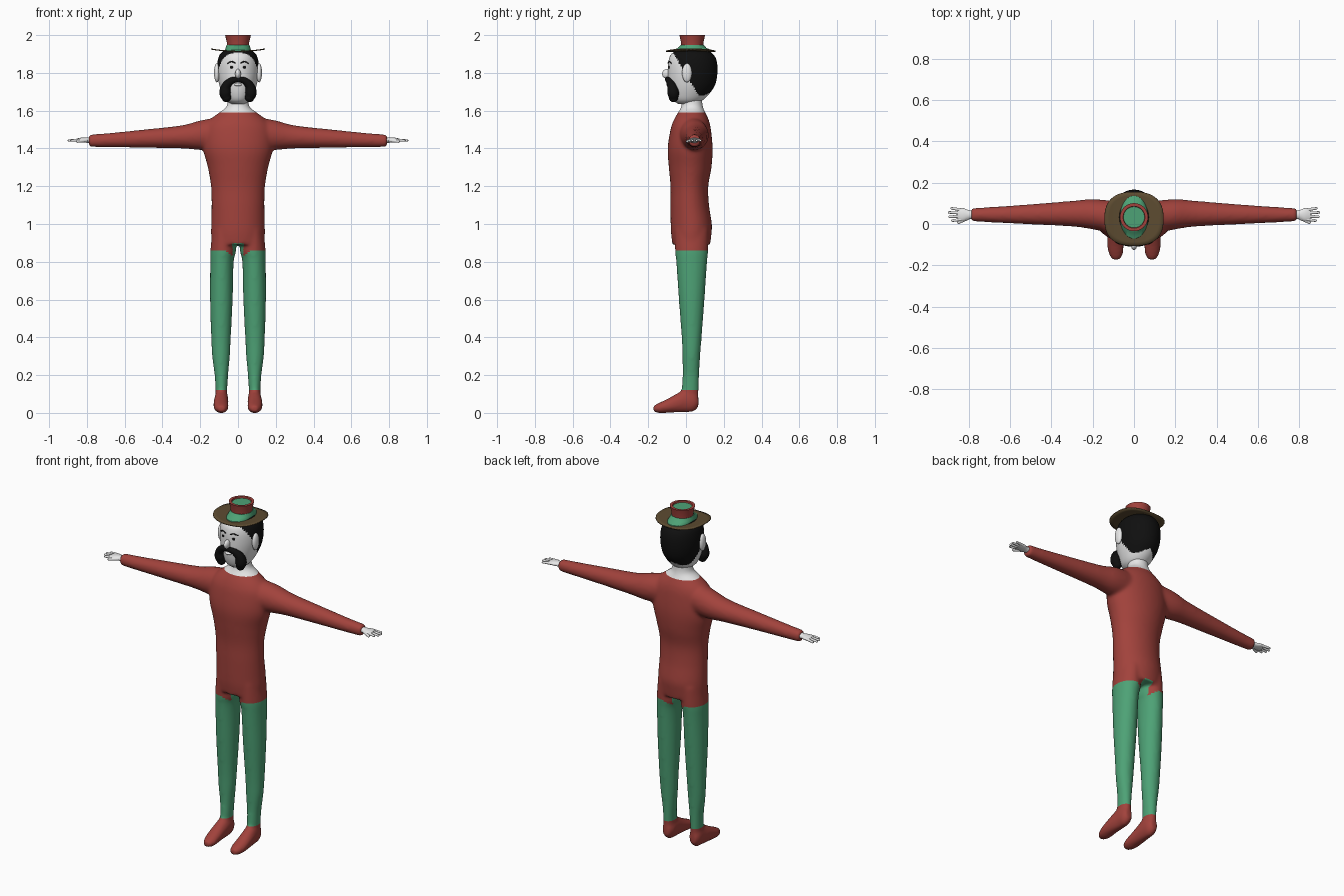
import bpy, bmesh, math
from mathutils import Vector

cube = bpy.data.objects.get("Cube")
if cube:
    bpy.data.objects.remove(cube, do_unlink=True)


def material(name, r, g, b):
    m = bpy.data.materials.new(name)
    m.use_nodes = True
    m.diffuse_color = (r, g, b, 1)
    bsdf = m.node_tree.nodes["Principled BSDF"]
    bsdf.inputs["Base Color"].default_value = (r, g, b, 1)
    bsdf.inputs["Roughness"].default_value = 0.8
    return m


RED = material("brick red", 0.36, 0.055, 0.045)
GREEN = material("leaf green", 0.075, 0.36, 0.18)
SKIN = material("pale skin", 0.8, 0.8, 0.8)
BLACK = material("black hair", 0.005, 0.005, 0.005)
BROWN = material("brown felt", 0.107, 0.07, 0.03)


def smooth(obj, angle=50):
    bpy.ops.object.select_all(action="DESELECT")
    obj.select_set(True)
    bpy.context.view_layer.objects.active = obj
    bpy.ops.object.shade_smooth_by_angle(angle=math.radians(angle))


def finish(bm, name, *mats):
    bmesh.ops.recalc_face_normals(bm, faces=bm.faces)
    mesh = bpy.data.meshes.new(name)
    bm.to_mesh(mesh)
    bm.free()
    for m in mats:
        mesh.materials.append(m)
    obj = bpy.data.objects.new(name, mesh)
    bpy.context.collection.objects.link(obj)
    smooth(obj)
    return obj


def spline(rows, steps):
    """Catmull-Rom interpolation of section rows."""
    rows = [Vector(r) for r in rows]
    out = []
    for i in range(len(rows) - 1):
        a, b = rows[i], rows[i + 1]
        ta = (b - rows[max(i - 1, 0)]) / 2
        tb = (rows[min(i + 2, len(rows) - 1)] - a) / 2
        for k in range(steps):
            t = k / steps
            out.append(a + ta * t + (3 * (b - a) - 2 * ta - tb) * t**2
                       + (2 * (a - b) + ta + tb) * t**3)
    return out + [rows[-1]]


def loft(bm, axis, rows, steps=5, sides=40, mirror=1):
    """Rows: position on axis, two centre coordinates, two radii."""
    rings = []
    for p, c1, c2, r1, r2 in (spline(rows, steps) if steps > 1 else rows):
        ring = []
        for k in range(sides):
            a = 2 * math.pi * k / sides
            co = [c1 + r1 * math.cos(a), c2 + r2 * math.sin(a)]
            co.insert("xyz".index(axis), p)
            ring.append(bm.verts.new((co[0] * mirror, co[1], co[2])))
        rings.append(ring)
    for a, b in zip(rings, rings[1:]):
        for k in range(sides):
            n = (k + 1) % sides
            bm.faces.new((a[k], a[n], b[n], b[k]))
    bm.faces.new(rings[0])
    bm.faces.new(rings[-1])


def ball(name, centre, radii, mat):
    bm = bmesh.new()
    bmesh.ops.create_uvsphere(bm, u_segments=24, v_segments=16, radius=1)
    bmesh.ops.scale(bm, vec=radii, verts=bm.verts)
    bmesh.ops.translate(bm, vec=centre, verts=bm.verts)
    return finish(bm, name, mat)


def tube(name, points, mat):
    """Tapered round tube; each point is x, y, z, radius."""
    bm = bmesh.new()
    path, sides = spline(points, 5), 14
    rings = []
    for i, p in enumerate(path):
        d = path[min(i + 1, len(path) - 1)].xyz - path[max(i - 1, 0)].xyz
        u = d.cross(Vector((0, 1, 0.1))).normalized()
        v = d.cross(u).normalized()
        rings.append([bm.verts.new(p.xyz + p[3] * (u * math.cos(a) + v * math.sin(a)))
                      for a in (2 * math.pi * k / sides for k in range(sides))])
    for a, b in zip(rings, rings[1:]):
        for k in range(sides):
            n = (k + 1) % sides
            bm.faces.new((a[k], a[n], b[n], b[k]))
    # Rounded ends
    for ring, p in ((rings[0], path[0]), (rings[-1], path[-1])):
        bm.faces.new(ring)
        tip = bmesh.ops.create_uvsphere(bm, u_segments=12, v_segments=8, radius=p[3])
        bmesh.ops.translate(bm, vec=p.xyz, verts=tip["verts"])
    return finish(bm, name, mat)


# Body: torso, neck, arms, legs and feet fused into one smooth skin
bm = bmesh.new()
loft(bm, "z", [
    (0.89, 0, 0.028, 0.14, 0.1), (0.95, 0, 0.028, 0.143, 0.107),
    (1.0, 0, 0.028, 0.142, 0.109), (1.1, 0, 0.02, 0.14, 0.102),
    (1.2, 0, 0.018, 0.143, 0.1), (1.3, 0, 0.022, 0.16, 0.113),
    (1.4, 0, 0.022, 0.185, 0.119), (1.5, 0, 0.025, 0.18, 0.107),
    (1.55, 0, 0.028, 0.15, 0.093), (1.59, 0, 0.03, 0.1, 0.072),
    (1.62, 0, 0.032, 0.062, 0.058), (1.66, 0, 0.032, 0.054, 0.054),
    (1.72, 0, 0.032, 0.054, 0.054)])
for s in (1, -1):
    loft(bm, "x", [
        (0.08, 0.03, 1.48, 0.08, 0.09), (0.2, 0.047, 1.47, 0.073, 0.078),
        (0.3, 0.05, 1.461, 0.062, 0.061), (0.5, 0.047, 1.452, 0.049, 0.048),
        (0.7, 0.045, 1.443, 0.037, 0.037), (0.79, 0.045, 1.441, 0.032, 0.033)],
        mirror=s)
    loft(bm, "z", [
        (0.97, 0.075, 0.03, 0.06, 0.09), (0.86, 0.078, 0.03, 0.068, 0.088),
        (0.8, 0.085, 0.03, 0.062, 0.082), (0.6, 0.088, 0.03, 0.06, 0.068),
        (0.4, 0.09, 0.03, 0.052, 0.053), (0.3, 0.09, 0.028, 0.047, 0.047),
        (0.2, 0.088, 0.026, 0.036, 0.044), (0.12, 0.088, 0.022, 0.031, 0.045),
        (0.06, 0.088, 0.022, 0.03, 0.042)], mirror=s)
    loft(bm, "y", [
        (0.066, 0.088, 0.06, 0.02, 0.03), (0.04, 0.088, 0.065, 0.034, 0.058),
        (0, 0.088, 0.065, 0.037, 0.062), (-0.05, 0.09, 0.052, 0.039, 0.05),
        (-0.1, 0.09, 0.037, 0.04, 0.037), (-0.14, 0.088, 0.027, 0.036, 0.028),
        (-0.172, 0.087, 0.022, 0.021, 0.017)], mirror=s)
body = finish(bm, "body", RED, GREEN, SKIN)
fuse = body.modifiers.new("fuse", "REMESH")
fuse.mode = "VOXEL"
fuse.voxel_size = 0.009
relax = body.modifiers.new("relax", "SMOOTH")
relax.factor = 0.5
relax.iterations = 9
bpy.ops.object.convert(target="MESH")

# Clothing colours by height, cut cleanly at collar, hem and ankle
bm = bmesh.new()
bm.from_mesh(body.data)
for z in (1.59, 0.86, 0.12):
    bmesh.ops.bisect_plane(bm, geom=bm.verts[:] + bm.edges[:] + bm.faces[:],
                           plane_co=(0, 0, z), plane_no=(0, 0, 1))
for f in bm.faces:
    c = f.calc_center_median()
    x = abs(c.x)
    hem = 0.9 if x < 0.028 else 0.86 - 0.03 * min(1, max(0, (0.07 - x) / 0.04))
    f.material_index = 2 if c.z > 1.59 else 1 if 0.12 < c.z < hem else 0
bm.to_mesh(body.data)
bm.free()
smooth(body, 80)

# Head with hair coloured behind a slanted hairline
bm = bmesh.new()
loft(bm, "z", [
    (1.635, 0, 0.005, 0.035, 0.045), (1.655, 0, 0.01, 0.062, 0.078),
    (1.69, 0, 0.02, 0.082, 0.104), (1.74, 0, 0.031, 0.1, 0.124),
    (1.8, 0, 0.035, 0.11, 0.131), (1.86, 0, 0.035, 0.108, 0.128),
    (1.9, 0, 0.033, 0.094, 0.11), (1.93, 0, 0.033, 0.058, 0.065)],
    steps=9, sides=72)
for f in bm.faces:
    c = f.calc_center_median()
    nape = 1.68 + 0.5 * max(0, 0.05 - abs(c.x))
    hairline = -0.07 + 0.6 * (1.91 - c.z)
    f.material_index = int(c.z > nape and (c.y > hairline or c.z > 1.908))
finish(bm, "head", SKIN, BLACK)


def face_y(x):
    return 0.035 - 0.131 * math.sqrt(1 - (x / 0.11) ** 2)


# Face
ball("nose", (0, -0.1, 1.795), (0.015, 0.027, 0.026), SKIN)
ball("lips", (0, -0.092, 1.738), (0.02, 0.012, 0.008), SKIN)
for s, side in ((1, "left"), (-1, "right")):
    ball(side + "_ear", (s * 0.112, 0.005, 1.8), (0.015, 0.026, 0.05), SKIN)
    ball(side + "_eye", (s * 0.034, face_y(0.034), 1.83), (0.009, 0.004, 0.007), BLACK)
    tube(side + "_eyebrow", [(s * x, face_y(x), z, 0.003) for x, z in
                             ((0.016, 1.853), (0.035, 1.86), (0.055, 1.851))], BLACK)
    tube(side + "_moustache", [
        (0, -0.098, 1.767, 0.014), (s * 0.035, -0.089, 1.758, 0.018),
        (s * 0.062, -0.075, 1.73, 0.025), (s * 0.068, -0.068, 1.695, 0.031),
        (s * 0.062, -0.066, 1.67, 0.025)], BLACK)

    # Hand with four fingers and a thumb
    bm = bmesh.new()
    loft(bm, "x", [
        (0.77, 0.045, 1.443, 0.02, 0.018), (0.8, 0.045, 1.444, 0.022, 0.014),
        (0.83, 0.045, 1.445, 0.032, 0.012), (0.855, 0.046, 1.444, 0.027, 0.008)],
        sides=24, mirror=s)
    finish(bm, side + "_hand", SKIN)
    for i, (tip_x, tip_y) in enumerate(((0.88, 0.016), (0.894, 0.035),
                                        (0.896, 0.056), (0.884, 0.076))):
        tube(f"{side}_finger_{i + 1}", [
            (s * 0.835, 0.023 + 0.015 * i, 1.445, 0.008),
            (s * tip_x, tip_y, 1.442, 0.006)], SKIN)
    tube(side + "_thumb", [(s * 0.805, 0.03, 1.443, 0.01),
                           (s * 0.85, 0.007, 1.437, 0.007)], SKIN)

# Hat brim: rounded square, curling up at the sides
bm = bmesh.new()
rings, sides = [], 64
for r in (0.3, 0.5, 0.7, 0.85, 1):
    ring = []
    for k in range(sides):
        a = 2 * math.pi * k / sides
        c, d = math.cos(a), math.sin(a)
        x = 0.143 * r * math.copysign(abs(c) ** 0.8, c)
        y = 0.131 * r * math.copysign(abs(d) ** 0.8, d)
        ring.append(bm.verts.new((x, 0.025 + y, 1.914 + 0.6 * x * x)))
    rings.append(ring)
for a, b in zip(rings, rings[1:]):
    for k in range(sides):
        n = (k + 1) % sides
        bm.faces.new((a[k], a[n], b[n], b[k]))
brim = finish(bm, "hat_brim", BROWN)
thick = brim.modifiers.new("thickness", "SOLIDIFY")
thick.thickness = 0.006
thick.offset = 0

# Hat band flaring onto the brim, crown and sunken top
for name, mat, rows in (
        ("hat_band", GREEN, [(1.912, 0.068, 0.105), (1.921, 0.068, 0.103),
                             (1.932, 0.066, 0.075), (1.948, 0.06, 0.061)]),
        ("hat_crown", RED, [(1.94, 0.058, 0.058), (1.96, 0.059, 0.059),
                            (2.0, 0.068, 0.068), (2.0, 0.053, 0.053),
                            (1.988, 0.05, 0.05)]),
        ("hat_top", GREEN, [(1.98, 0.05, 0.05), (1.992, 0.0515, 0.0515)])):
    bm = bmesh.new()
    loft(bm, "z", [(z, 0, 0.033, rx, ry) for z, rx, ry in rows], steps=1, sides=48)
    finish(bm, name, mat)
